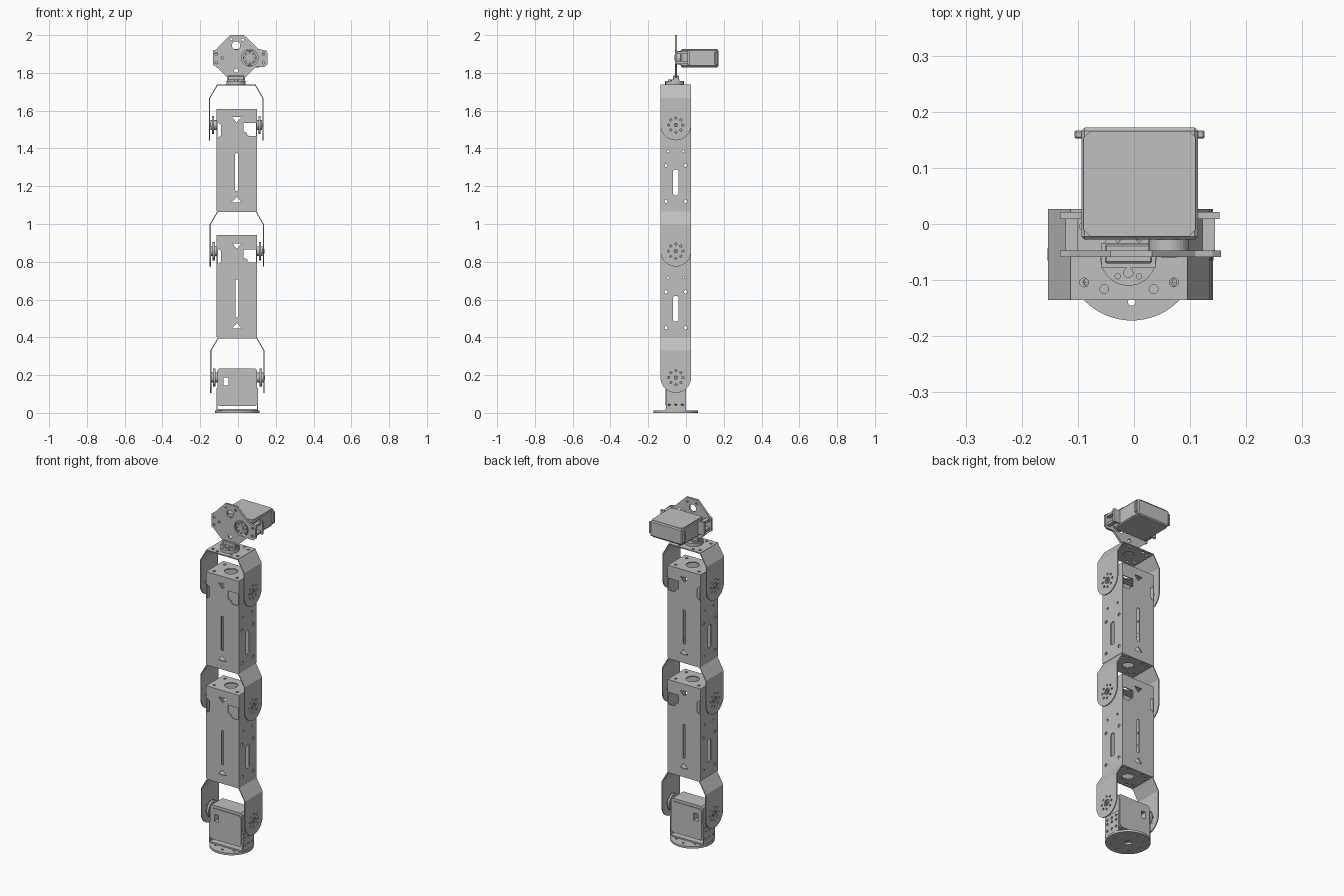
import bpy, bmesh, math
from mathutils import Matrix, Vector

if "Cube" in bpy.data.objects:
    bpy.data.objects.remove(bpy.data.objects["Cube"], do_unlink=True)

metal = bpy.data.materials.new("light_grey_metal")
metal.use_nodes = True
GREY = (0.53, 0.53, 0.53, 1)
metal.diffuse_color = GREY
metal.node_tree.nodes["Principled BSDF"].inputs["Base Color"].default_value = GREY

YC = -0.054  # depth centre of the arm
T = 0.006    # sheet thickness

# local (u, v, w) axes for sheets lying in each plane
AXES = {
    "xz": Matrix(((1, 0, 0), (0, 0, -1), (0, 1, 0))),
    "yz": Matrix(((0, 0, 1), (1, 0, 0), (0, 1, 0))),
    "xy": Matrix.Identity(3),
}


def circle(u, v, r, n=20):
    return [(u + r * math.cos(2 * math.pi * i / n), v + r * math.sin(2 * math.pi * i / n)) for i in range(n)]


def rect(u, v, hu, hv, c=0.0):
    if not c:
        return [(u - hu, v - hv), (u + hu, v - hv), (u + hu, v + hv), (u - hu, v + hv)]
    return [(u - hu + c, v - hv), (u + hu - c, v - hv), (u + hu, v - hv + c), (u + hu, v + hv - c),
            (u + hu - c, v + hv), (u - hu + c, v + hv), (u - hu, v + hv - c), (u - hu, v - hv + c)]


def ring(u, v, radius, r, count):
    return [circle(u + radius * math.cos(2 * math.pi * i / count),
                   v + radius * math.sin(2 * math.pi * i / count), r, 10) for i in range(count)]


def finish(name, me):
    ob = bpy.data.objects.new(name, me)
    bpy.context.collection.objects.link(ob)
    me.materials.clear()
    me.materials.append(metal)
    return ob


def plate(name, plane, outline, holes, loc, thick=T):
    """Sheet with holes, centred in its thickness on loc."""
    cu = bpy.data.curves.new(name, "CURVE")
    cu.dimensions = "2D"
    cu.fill_mode = "BOTH"
    cu.extrude = thick / 2
    for pts in [outline] + holes:
        sp = cu.splines.new("POLY")
        sp.points.add(len(pts) - 1)
        for p, (u, v) in zip(sp.points, pts):
            p.co = (u, v, 0, 1)
        sp.use_cyclic_u = True
    tmp = bpy.data.objects.new(name + "_tmp", cu)
    bpy.context.collection.objects.link(tmp)
    dg = bpy.context.evaluated_depsgraph_get()
    me = bpy.data.meshes.new_from_object(tmp.evaluated_get(dg))
    bpy.data.objects.remove(tmp, do_unlink=True)
    bpy.data.curves.remove(cu)
    me.transform(Matrix.Translation(Vector(loc)) @ AXES[plane].to_4x4())
    bm = bmesh.new()
    bm.from_mesh(me)
    bmesh.ops.remove_doubles(bm, verts=bm.verts, dist=1e-5)
    bmesh.ops.recalc_face_normals(bm, faces=bm.faces)
    for f in bm.faces:
        f.smooth = False
    bm.to_mesh(me)
    bm.free()
    return finish(name, me)


def block(name, lo, hi, bevel=0.0):
    bm = bmesh.new()
    bmesh.ops.create_cube(bm, size=1)
    for v in bm.verts:
        v.co = [(a + b) / 2 + c * (b - a) for a, b, c in zip(lo, hi, v.co)]
    if bevel:
        bmesh.ops.bevel(bm, geom=bm.edges[:], offset=bevel, segments=1, affect="EDGES")
    me = bpy.data.meshes.new(name)
    bm.to_mesh(me)
    bm.free()
    return finish(name, me)


def horn(name, cx, side, z):
    """Servo horn on the joint axis: hub, disc and centre screw."""
    x = lambda d: cx + side * d
    plate(name + "_hub", "yz", circle(YC, z, 0.026, 24), [], (x(0.12), 0, 0), 0.034)
    plate(name + "_disc", "yz", circle(YC, z, 0.048, 32), ring(YC, z, 0.034, 0.004, 8), (x(0.123), 0, 0), 0.012)
    plate(name + "_screw", "yz", circle(YC, z, 0.011, 16), [circle(YC, z, 0.005, 6)], (x(0.138), 0, 0), 0.014)


def fork(i, cx, p):
    """Downward U bracket with rounded arms pivoting at height p."""
    top, bend, r, w = p + 0.214, p + 0.142, 0.081, 0.141
    arc = [(YC + r * math.cos(a), p + r * math.sin(a)) for a in [math.pi * (1 + k / 20) for k in range(21)]]
    small = [circle(cx + sx * u, YC + sy * v, 0.008, 12) for sx in (-1, 1) for sy in (-1, 1)
             for u, v in ((0.08, 0.05), (0.044, 0.062))]
    plate(f"fork_{i}_bridge", "xy", rect(cx, YC, 0.104, r), small + [circle(cx, YC, 0.03)], (0, 0, top - T / 2))
    for side, word in ((1, "left"), (-1, "right")):
        plate(f"fork_{i}_{word}_arm", "yz", arc + [(YC + r, bend), (YC - r, bend)],
              ring(YC, p, 0.038, 0.006, 8) + [circle(YC, p, 0.019)], (cx + side * w, 0, 0))
        slope = [(cx + side * 0.102, top), (cx + side * (w + T / 2), bend),
                 (cx + side * (w - T / 2), bend), (cx + side * 0.1, top - T)]
        plate(f"fork_{i}_{word}_shoulder", "xz", slope, [], (0, YC, 0), 2 * r)
        horn(f"joint_{i}_{word}", cx, side, p)


def link(i, cx, z):
    """Hollow sheet-metal arm link standing on height z."""
    h, w, d = 0.54, 0.107, 0.081
    # front and back faces with cable notches, slot and arrow cut-outs
    face = [(-w, 0), (w, 0), (w, .395), (.065, .395), (.055, .405), (.055, .412), (.036, .42), (.036, .465),
            (w, .465), (w, h), (-w, h), (-w, .475), (-.083, .455), (-.083, .40), (-w, .38)]
    cuts = [rect(0, 0.205, 0.008, 0.1, 0.004),
            [(-0.026, 0.497), (0.026, 0.497), (0, 0.468)], [(-0.026, 0.045), (0.026, 0.045), (0, 0.075)]]
    place = lambda pts: [(cx + u, z + v) for u, v in pts]
    for y, word in ((YC - d + T / 2, "front"), (YC + d - T / 2, "back")):
        plate(f"link_{i}_{word}", "xz", place(face), [place(c) for c in cuts], (0, y, 0))
    # side walls with slot, screw holes and joint hole
    holes = [rect(YC, z + 0.15, 0.015, 0.068, 0.008), circle(YC, z + 0.453, 0.03)]
    for s in (-1, 1):
        holes += [circle(YC + s * 0.052, z + v, 0.009, 12) for v in (0.05, 0.24)]
        holes.append(circle(YC + s * 0.04, z + 0.315, 0.006, 12))
    for side, word in ((1, "left"), (-1, "right")):
        plate(f"link_{i}_{word}", "yz", rect(YC, z + h / 2, d, h / 2), holes, (cx + side * (w - T / 2), 0, 0))
    # end caps
    caps = [circle(cx, YC, 0.036, 28)] + [circle(cx + a * .075, YC + b * .05, 0.008, 12) for a in (-1, 1) for b in (-1, 1)]
    for v, word in ((T / 2 + 0.001, "bottom"), (h - T / 2, "top")):
        plate(f"link_{i}_{word}", "xy", rect(cx, YC, w - 0.001, d - 0.001), caps, (0, 0, z + v))


# base disc, servo and its cradle
BX = -0.004
plate("base_disc", "xy", circle(BX, YC, 0.118, 64), [circle(BX, YC, 0.02)] + ring(BX, YC, 0.085, 0.007, 8),
      (0, 0, 0.006), 0.012)
block("base_cradle_floor", (BX - 0.108, YC - 0.054, 0.012), (BX + 0.108, YC + 0.054, 0.02))
for side, word in ((1, "left"), (-1, "right")):
    plate(f"base_cradle_{word}", "yz", rect(YC, 0.072, 0.053, 0.06),
          [circle(YC + s * 0.035, v, 0.007, 12) for s in (-1, 0, 1) for v in (0.045, 0.085, 0.11)],
          (BX + side * 0.107, 0, 0))
plate("base_servo", "xz", rect(BX, 0.136, 0.104, 0.1, 0.01), [rect(-0.064, 0.166, 0.014, 0.021)],
      (0, YC, 0), 0.1)
for s in (-1, 1):
    plate("base_servo_cover", "xz", rect(BX, 0.13, 0.098, 0.09, 0.012), [rect(-0.064, 0.166, 0.014, 0.021)],
          (0, YC + s * 0.052, 0), 0.005)

# three joints and two links
for i, (cx, p) in enumerate(((-0.003, 0.187), (-0.006, 0.856), (-0.009, 1.524)), 1):
    fork(i, cx, p)
for i, (cx, z) in enumerate(((-0.006, 0.401), (-0.007, 1.07)), 1):
    link(i, cx, z)

# wrist turntable and foot of the head plate
HX = -0.01
plate("wrist_disc", "xy", circle(HX, -0.06, 0.05, 40), ring(HX, -0.06, 0.038, 0.005, 6), (0, 0, 1.747), 0.018)
plate("wrist_screw", "xy", circle(HX, -0.087, 0.009, 16), [], (0, 0, 1.758), 0.012)
block("head_foot", (HX - 0.048, -0.078, 1.755), (HX + 0.048, -0.034, 1.764))
block("head_foot_clamp", (HX - 0.042, -0.07, 1.762), (HX + 0.042, -0.036, 1.785), 0.003)

# upright head plate
outline = [(-.055, 1.757), (.037, 1.757), (.037, 1.775), (.095, 1.832), (.14, 1.832), (.155, 1.845), (.155, 1.908),
           (.14, 1.92), (.11, 1.925), (.032, 2.0), (-.042, 2.0), (-.115, 1.925), (-.132, 1.915), (-.132, 1.842),
           (-.117, 1.834), (-.055, 1.775)]
holes = [circle(-0.01, 1.945, 0.022), circle(-0.01, 1.812, 0.011), circle(0.062, 1.88, 0.044, 28)]
holes += [circle(u, v, 0.007, 10) for u, v in ((-.035, 1.977), (.025, 1.975), (-.115, 1.9), (-.115, 1.855),
                                              (-.082, 1.88), (.135, 1.9), (.135, 1.855), (-.035, 1.775), (.02, 1.775))]
plate("head_plate", "xz", outline, holes, (0, -0.053, 0), 0.012)

# head servo with output horn and side lugs
block("head_servo", (-0.094, -0.028, 1.832), (0.114, 0.172, 1.924), 0.006)
plate("head_servo_cover", "xy", rect(0.01, 0.072, 0.1, 0.094, 0.012), [], (0, 0, 1.878), 0.098)
plate("head_servo_horn", "xz", circle(0.062, 1.88, 0.036, 32), ring(0.062, 1.88, 0.027, 0.004, 8),
      (0, -0.04, 0), 0.03)
plate("head_servo_shaft", "xz", circle(0.062, 1.88, 0.014, 16), [], (0, -0.045, 0), 0.03)
for lo, hi, word in ((-0.132, -0.092, "right"), (0.112, 0.152, "left")):
    block(f"head_lug_{word}_back", (lo, 0.009, 1.842), (hi, 0.021, 1.918))
    for z in (1.848, 1.9):
        block(f"head_lug_{word}_spacer", (lo + 0.01, -0.048, z), (hi - 0.008, 0.01, z + 0.014))
    ear = (-0.106, -0.09) if word == "right" else (0.11, 0.126)
    block(f"head_servo_ear_{word}", (ear[0], 0.152, 1.845), (ear[1], 0.167, 1.912), 0.003)
